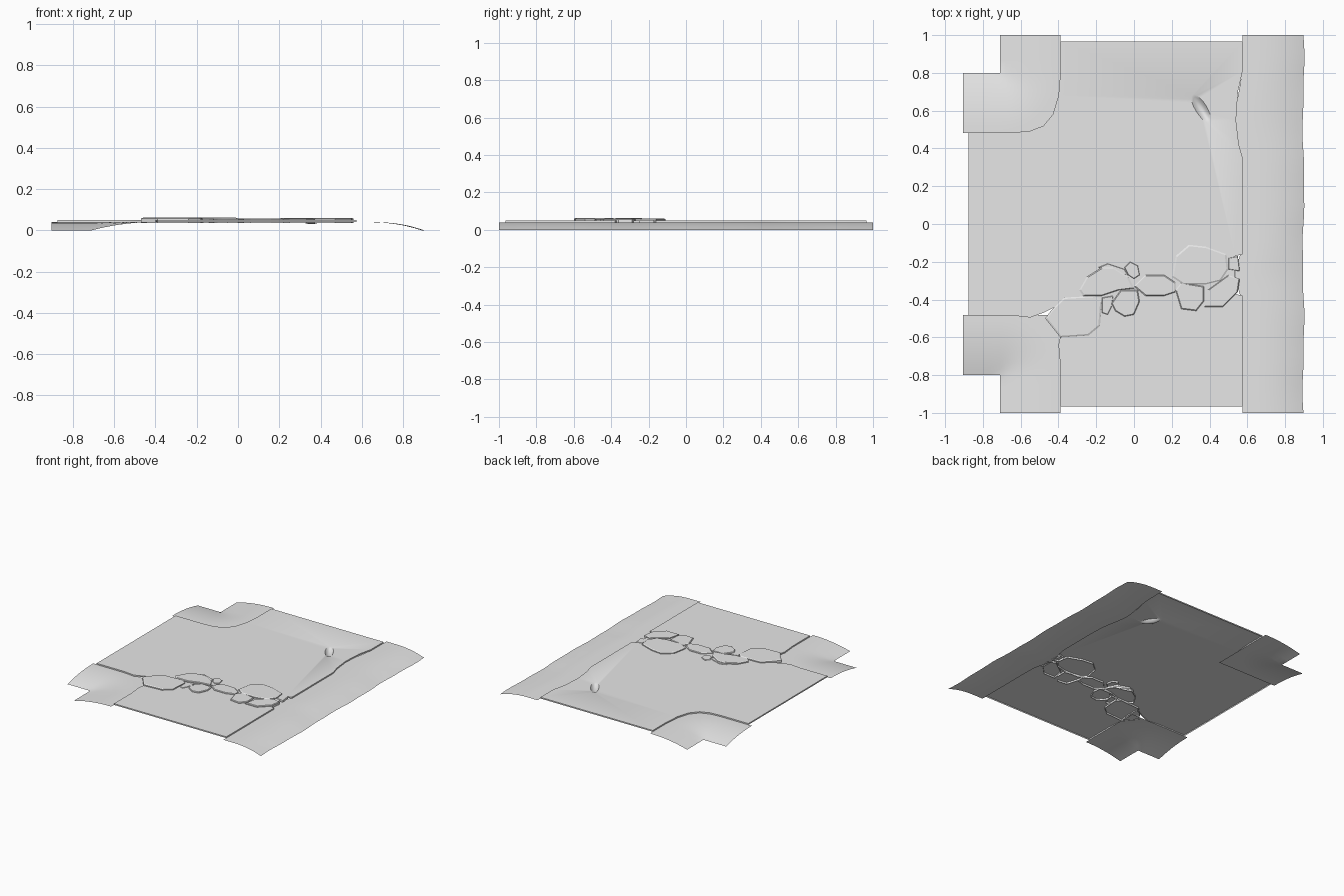
import bpy, bmesh, math
from mathutils import Vector

cube = bpy.data.objects.get("Cube")
if cube:
    bpy.data.objects.remove(cube, do_unlink=True)

grey = bpy.data.materials.new("plain grey")
grey.use_nodes = True
grey.diffuse_color = (0.8, 0.8, 0.8, 1)
grey.node_tree.nodes["Principled BSDF"].inputs["Base Color"].default_value = (0.8, 0.8, 0.8, 1)


def finish(bm, name, smooth=True):
    mesh = bpy.data.meshes.new(name)
    bm.to_mesh(mesh)
    bm.free()
    mesh.materials.append(grey)
    obj = bpy.data.objects.new(name, mesh)
    bpy.context.collection.objects.link(obj)
    if smooth:
        bpy.ops.object.select_all(action="DESELECT")
        obj.select_set(True)
        bpy.context.view_layer.objects.active = obj
        bpy.ops.object.shade_smooth_by_angle(angle=math.radians(35))
    return obj


def ring(bm, points, z):
    return [bm.verts.new((x, y, z)) for x, y in points]


def bridge(bm, lower, upper):
    n = len(lower)
    for i in range(n):
        j = (i + 1) % n
        bm.faces.new((lower[i], lower[j], upper[j], upper[i]))


def sheet(name, nu, nv, place):
    """Grid surface with its points given by place(u, v), facing up."""
    bm = bmesh.new()
    rows = [[bm.verts.new(place(i / nu, j / nv)) for i in range(nu + 1)] for j in range(nv + 1)]
    for a, b in zip(rows, rows[1:]):
        for i in range(nu):
            bm.faces.new((a[i], a[i + 1], b[i + 1], b[i]))
    bmesh.ops.recalc_face_normals(bm, faces=bm.faces)
    if sum(f.normal.z for f in bm.faces) < 0:
        bmesh.ops.reverse_faces(bm, faces=bm.faces)
    return finish(bm, name)


# Raised paving slab with rounded and broken corners
outline = [
    (-.39, -.965), (.575, -.965), (.575, -.38), (.535, -.37), (.535, -.17), (.575, -.16),
    (.575, .35), (.555, .42), (.54, .55), (.55, .7), (.575, .81), (.575, .965),
    (-.39, .965), (-.39, .8), (-.4, .68), (-.43, .58), (-.48, .52), (-.55, .493),
    (-.64, .485), (-.875, .485), (-.875, -.485), (-.64, -.485), (-.55, -.495),
    (-.48, -.47), (-.38, -.42), (-.38, -.55), (-.4, -.64), (-.39, -.75)]


def dent_ring(scale, n=20):
    centre, along = Vector((.355, .612)), Vector((.53, -.85)).normalized()
    across = Vector((-along.y, along.x))
    return [centre + scale * (along * .085 * math.cos(t) + across * .03 * math.sin(t))
            for t in (math.tau * k / n for k in range(n))]


bm = bmesh.new()
top = ring(bm, outline, .05)
rim = ring(bm, dent_ring(1), .05)
edges = [bm.edges.new((loop[i - 1], loop[i])) for loop in (top, rim) for i in range(len(loop))]
bmesh.ops.triangle_fill(bm, edges=edges, use_beauty=True, normal=(0, 0, 1))
bridge(bm, ring(bm, outline, .04), top)
# Shallow chipped dent
for scale, z in ((.8, .043), (.5, .034), (.2, .03)):
    inner = ring(bm, dent_ring(scale), z)
    bridge(bm, rim, inner)
    rim = inner
bm.faces.new(rim)
finish(bm, "paving_slab")


# Verge that slopes down along the left side
def verge(u, v):
    y = 2 * v - 1
    inner = .575 - .04 * math.exp(-((y - .56) / .17) ** 2) - .04 * math.exp(-((y + .27) / .1) ** 2)
    outer = .897 + .004 * math.sin(9 * y) + .002 * math.sin(23 * y)
    t = max(0, (u - .25) / .75)
    return (inner + (outer - inner) * u, y, .04 * (1 - t ** 2.2))


sheet("sloping_verge", 12, 40, verge)


# Corner verges: L-shaped patches falling away towards the notch
def corner_height(x, y):
    d = math.hypot(max(x + .71, 0), max(.8 - y, 0))
    t = min(d / .3, 1)
    return .04 * (1 - (1 - t) ** 2)


def corner_verge(name, side):
    bm = bmesh.new()
    xs = [-.905, -.84, -.775] + [-.71 + .32 * i / 10 for i in range(11)]
    ys = [.483 + .317 * i / 10 for i in range(11)] + [.867, .933, 1]
    grid = [[bm.verts.new((x, side * y, corner_height(x, y))) for x in xs] for y in ys]
    for j in range(len(ys) - 1):
        for i in range(len(xs) - 1):
            if i < 3 and j >= 10:
                continue
            quad = [grid[j][i], grid[j][i + 1], grid[j + 1][i + 1], grid[j + 1][i]]
            bm.faces.new(quad if side > 0 else quad[::-1])
    bmesh.ops.delete(bm, geom=[v for v in bm.verts if not v.link_faces], context="VERTS")
    finish(bm, name)


corner_verge("back_corner_verge", 1)
corner_verge("front_corner_verge", -1)


# Broken flat stones, outlines in hundredths, each with its top height
stones = [
    (.062, "-47 -50 -44 -46 -37 -39 -20 -38 -17 -41 -18 -54 -24 -59 -39 -60"),
    (.062, "-29 -35 -25 -28 -17 -23 -11 -23 -3 -28 0 -34 -8 -35 -17 -38 -27 -38"),
    (.055, "-19 -23 -14 -21 -5 -24 -3 -27 -12 -25"),
    (.055, "-5 -23 -2 -20 2 -22 3 -27 0 -29 -3 -27"),
    (.058, "-12 -42 -7 -35 2 -35 3 -41 0 -48 -5 -49 -10 -46"),
    (.054, "-17 -39 -11 -38 -12 -44 -14 -48 -17 -47"),
    (.058, "0 -33 6 -27 16 -27 22 -31 22 -36 16 -38 6 -38"),
    (.061, "20 -28 22 -17 29 -11 38 -12 49 -16 50 -24 46 -30 38 -32 26 -32"),
    (.058, "22 -35 25 -31 37 -33 37 -41 33 -46 25 -45"),
    (.06, "37 -44 39 -35 50 -27 56 -29 55 -36 47 -44"),
    (.053, "50 -18 55 -17 56 -25 50 -24")]

for number, (height, text) in enumerate(stones, 1):
    values = [int(t) / 100 for t in text.split()]
    shape = [Vector(p) for p in zip(values[::2], values[1::2])][::-1]
    middle = sum(shape, Vector((0, 0))) / len(shape)
    bm = bmesh.new()
    foot = ring(bm, shape, .036)
    shoulder = ring(bm, shape, height - .004)
    crown = ring(bm, [middle + (p - middle) * .93 for p in shape], height)
    bridge(bm, foot, shoulder)
    bridge(bm, shoulder, crown)
    bm.faces.new(crown)
    finish(bm, f"broken_stone_{number}", smooth=False)
